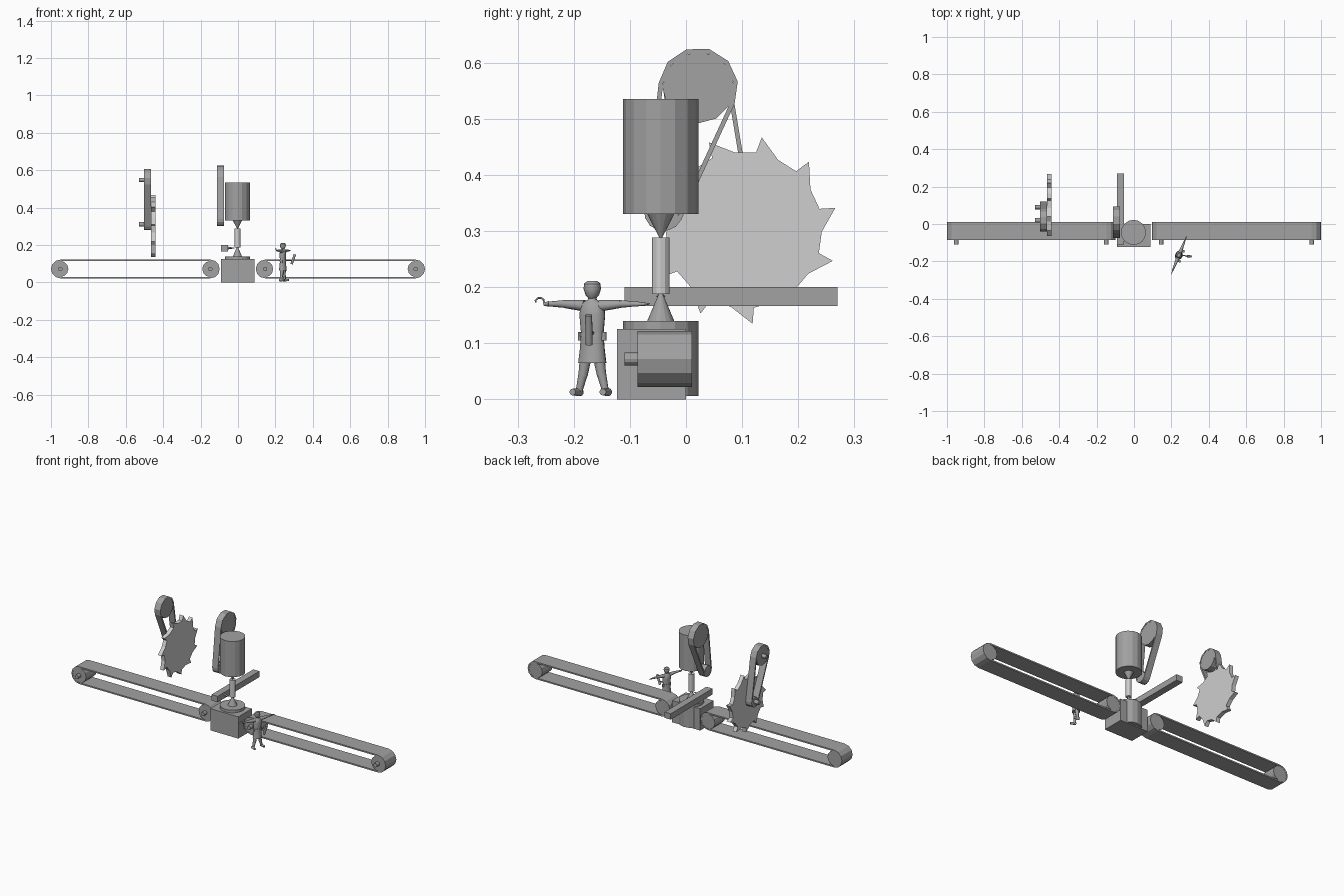
import bpy, bmesh, math
from mathutils import Vector, Matrix

if "Cube" in bpy.data.objects:
    bpy.data.objects.remove(bpy.data.objects["Cube"])


def material(name, v):
    m = bpy.data.materials.new(name)
    m.diffuse_color = (v, v, v, 1)
    m.use_nodes = True
    m.node_tree.nodes["Principled BSDF"].inputs["Base Color"].default_value = m.diffuse_color
    return m


GREY = material("machine grey", 0.36)
LIGHT = material("bright steel", 0.62)


def finish(name, bm, mat=GREY, smooth=False):
    bmesh.ops.recalc_face_normals(bm, faces=bm.faces)
    me = bpy.data.meshes.new(name)
    bm.to_mesh(me)
    bm.free()
    me.materials.append(mat)
    for p in me.polygons:
        p.use_smooth = smooth
    ob = bpy.data.objects.new(name, me)
    bpy.context.collection.objects.link(ob)
    if smooth:
        bpy.ops.object.select_all(action='DESELECT')
        ob.select_set(True)
        bpy.context.view_layer.objects.active = ob
        bpy.ops.object.shade_smooth_by_angle(angle=math.radians(40))
    return ob


def rod(name, a, b, r1, r2=None, sides=12, mat=GREY, smooth=False):
    """Cylinder or cone running from a to b."""
    a, b = Vector(a), Vector(b)
    d = b - a
    bm = bmesh.new()
    bmesh.ops.create_cone(
        bm, cap_ends=True, segments=sides, radius1=r1, radius2=r1 if r2 is None else r2,
        depth=d.length,
        matrix=Matrix.Translation((a + b) / 2) @ d.to_track_quat('Z', 'Y').to_matrix().to_4x4())
    return finish(name, bm, mat, smooth)


def box(name, lo, hi, mat=GREY):
    lo, hi = Vector(lo), Vector(hi)
    bm = bmesh.new()
    bmesh.ops.create_cube(bm, size=1, matrix=Matrix.Translation((lo + hi) / 2)
                          @ Matrix.Diagonal((*(hi - lo), 1)))
    return finish(name, bm, mat)


def at(axis, u, z, w):
    """Point with u, z in the profile plane and w along the axis."""
    return (w, u, z) if axis == 'x' else (u, w, z)


def belt_loop(c1, r1, c2, r2, n=7):
    """Outline of a belt round two wheels."""
    d = Vector(c2) - Vector(c1)
    phi = math.atan2(d.y, d.x)
    al = math.acos((r1 - r2) / d.length)
    pts = []
    for c, r, s, e in ((c1, r1, phi + al, phi + 2 * math.pi - al), (c2, r2, phi - al, phi + al)):
        for i in range(n):
            t = s + (e - s) * i / (n - 1)
            pts.append((c[0] + r * math.cos(t), c[1] + r * math.sin(t)))
    return pts


def belt_drive(name, axis, c1, r1, c2, r2, lo, hi, pin=0.0, pin_r=0.0115, t=0.008):
    # hollow belt
    outer, inner = belt_loop(c1, r1, c2, r2), belt_loop(c1, r1 - t, c2, r2 - t)
    bm = bmesh.new()
    rings = [[bm.verts.new(at(axis, u, z, w)) for u, z in loop]
             for loop, w in ((outer, lo), (outer, hi), (inner, hi), (inner, lo))]
    n = len(outer)
    for k in range(4):
        p, q = rings[k], rings[(k + 1) % 4]
        for i in range(n):
            j = (i + 1) % n
            bm.faces.new((p[i], p[j], q[j], q[i]))
    finish(name + "_belt", bm)
    # wheels and axle pins
    for i, (c, r) in enumerate(((c1, r1), (c2, r2))):
        rod(f"{name}_wheel_{i + 1}", at(axis, *c, lo + .001), at(axis, *c, hi - .001), r - t + .001)
        if pin:
            rod(f"{name}_pin_{i + 1}", at(axis, *c, lo - pin), at(axis, *c, lo + .01), pin_r)


# conveyors
belt_drive("left_conveyor", 'y', (-.95, .072), .05, (-.148, .072), .05, -.086, .011, .024)
belt_drive("right_conveyor", 'y', (.145, .072), .05, (.95, .072), .05, -.086, .011, .024)

# lathe: base, turntable, centres, workpiece, motor
CX, CY = -.003, -.045
box("machine_base", (-.09, -.123, 0), (.088, 0, .125))
rod("turntable", (CX, CY, .006), (CX, CY, .14), .067, sides=16)
rod("lower_centre", (CX, CY, .14), (CX, CY, .192), .024, 0.002, sides=16)
rod("workpiece", (CX, CY, .188), (CX, CY, .288), .0155, mat=LIGHT)
rod("upper_centre", (CX, CY, .287), (CX, CY, .33), .002, .024, sides=16)
rod("motor", (CX, CY, .33), (CX, CY, .535), .067, sides=16)

# tool bar with cutting tip
box("tool_bar", (-.092, -.11, .166), (-.053, .27, .2))
rod("cutting_tip", (-.056, CY, .184), (-.018, CY, .184), .008, .001, sides=4)

# hanging belt drives
belt_drive("motor_drive", 'x', (.022, .556), .071, (-.04, .335), .035, -.112, -.075)
belt_drive("saw_drive", 'x', (.02, .548), .062, (.09, .311), .032, -.503, -.465, .026)

# saw blade: a raked tooth profile, extruded
bm = bmesh.new()
TEETH, SY, SZ = 11, .103, .302
prof = []
for i in range(TEETH):
    a = 79 - i * 360 / TEETH
    for da, r in ((2, .140), (0, .168), (-15, .139)):
        t = math.radians(a + da)
        prof.append((SY + r * math.cos(t), SZ + r * math.sin(t)))
face = bm.faces.new([bm.verts.new((-.465, y, z)) for y, z in prof])
ext = bmesh.ops.extrude_face_region(bm, geom=[face])
bmesh.ops.translate(bm, vec=(.023, 0, 0),
                    verts=[v for v in ext["geom"] if isinstance(v, bmesh.types.BMVert)])
finish("saw_blade", bm, LIGHT)

# worker, modelled with arms along x, then turned and placed
worker = []


def loft(name, rings, n=16):
    """Stack of ellipses: z, x radius, y radius."""
    bm = bmesh.new()
    rows = [[bm.verts.new((rx * math.cos(2 * math.pi * i / n), ry * math.sin(2 * math.pi * i / n), z))
             for i in range(n)] for z, rx, ry in rings]
    for p, q in zip(rows, rows[1:]):
        for i in range(n):
            j = (i + 1) % n
            bm.faces.new((p[i], p[j], q[j], q[i]))
    bm.faces.new(rows[0])
    bm.faces.new(rows[-1])
    worker.append(finish(name, bm, GREY, True))


def limb(name, *args):
    worker.append(rod(name, *args, sides=10, smooth=True))


loft("worker_coat", [(.065, .026, .02), (.09, .023, .017), (.118, .021, .015), (.15, .024, .017),
                     (.17, .022, .014), (.178, .008, .008), (.186, .007, .007)])
loft("worker_belt", [(.111, .0225, .0175), (.119, .0225, .0165)])
loft("worker_head", [(.180, .007, .008), (.186, .012, .013), (.197, .0155, .016),
                     (.206, .0145, .015), (.211, .009, .009)])
for side, s in (("left", -1), ("right", 1)):
    limb(side + "_thigh", (s * .011, 0, .085), (s * .018, 0, .042), .0115, .0085)
    limb(side + "_shin", (s * .018, 0, .044), (s * .026, 0, .012), .0085, .006)
    limb(side + "_boot", (s * .027, .008, .013), (s * .029, -.022, .013), .0075, .006)
    limb(side + "_pouch", (s * .021, 0, .105), (s * .021, 0, .12), .006, .006)
    limb(side + "_upper_arm", (s * .015, 0, .167), (s * .055, 0, .17), .0105, .007)
    limb(side + "_forearm", (s * .053, 0, .17), (s * .084, 0, .17), .007, .0042)
limb("right_hand", (.083, 0, .17), (.110, 0, .17), .0048, .0012)
limb("hook_socket", (-.083, 0, .17), (-.093, 0, .17), .005, .003)
# curved hook
hook = [(-.092, .17)] + [(-.101 + .0085 * math.cos(t), .1745 + .0065 * math.sin(t))
                         for t in [math.radians(d) for d in range(-20, 201, 44)]]
for i, (p, q) in enumerate(zip(hook, hook[1:])):
    limb(f"hook_{i + 1}", (p[0], 0, p[1]), (q[0], 0, q[1]), .0018, .0015)
# slanted canister carried clear of the body
limb("canister", (.012, -.045, .098), (.018, -.062, .15), .0065, .0065)
limb("canister_strap", (.006, -.012, .118), (.014, -.05, .118), .003, .003)

place = Matrix.Translation((.24, -.167, 0)) @ Matrix.Rotation(math.radians(68), 4, 'Z')
for ob in worker:
    ob.matrix_world = place
